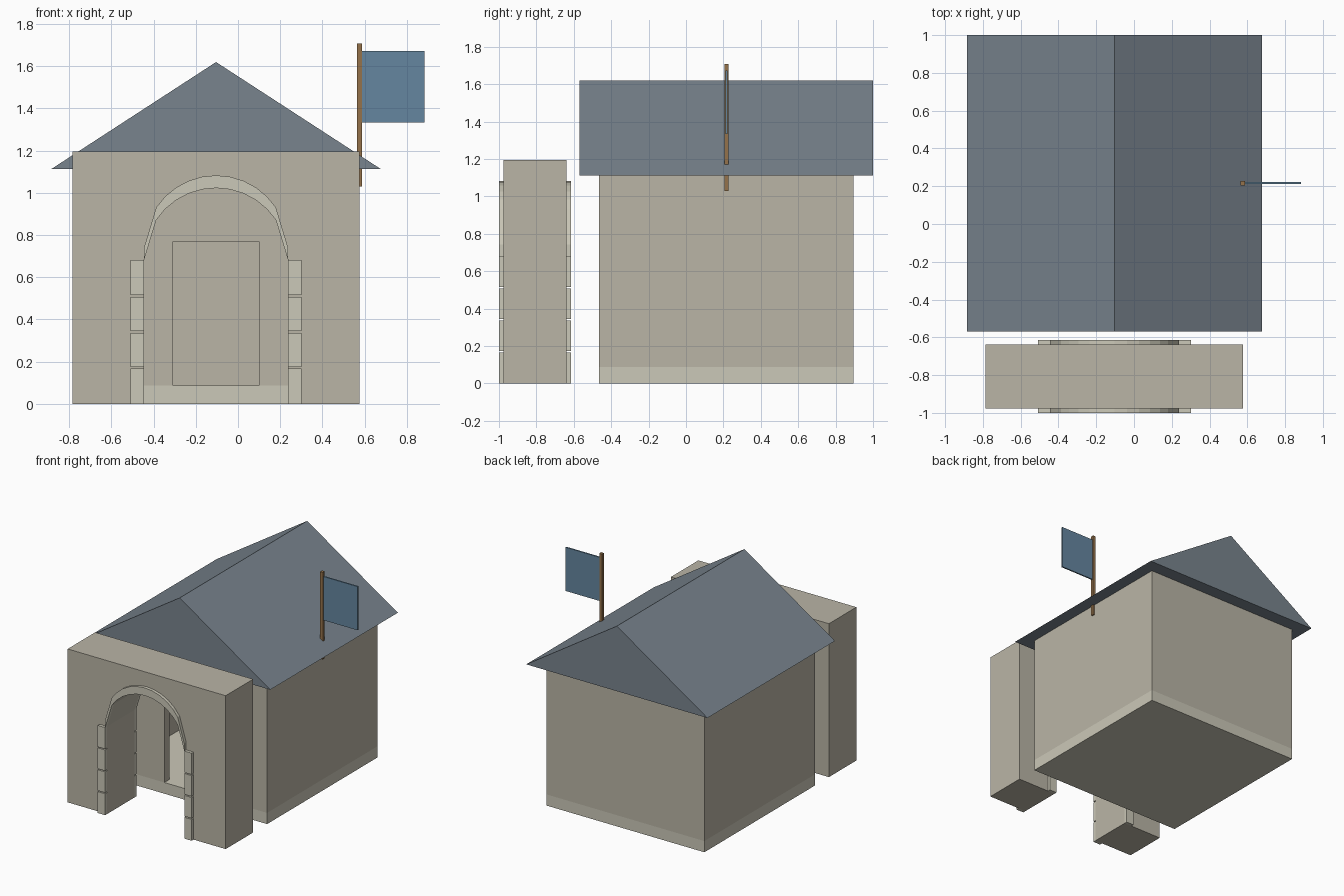
import bpy
import bmesh
from math import cos, sin, radians

if "Cube" in bpy.data.objects:
    bpy.data.objects.remove(bpy.data.objects["Cube"])

CX = -0.104            # symmetry axis of the building


def material(name, rgb):
    m = bpy.data.materials.new(name)
    m.diffuse_color = (*rgb, 1)
    m.use_nodes = True
    m.node_tree.nodes["Principled BSDF"].inputs["Base Color"].default_value = m.diffuse_color
    return m


STONE = material("stone", (0.49, 0.46, 0.38))
PALE = material("pale_stone", (0.60, 0.58, 0.48))
SLATE = material("slate", (0.19, 0.23, 0.27))
WOOD = material("wood", (0.30, 0.17, 0.07))
CLOTH = material("cloth", (0.13, 0.24, 0.35))


def prism(name, profile, y0, y1, mat=None):
    """Extrude an x-z outline from y0 to y1."""
    bm = bmesh.new()
    face = bm.faces.new([bm.verts.new((x, y0, z)) for x, z in profile])
    ext = bmesh.ops.extrude_face_region(bm, geom=[face])
    moved = [g for g in ext["geom"] if isinstance(g, bmesh.types.BMVert)]
    bmesh.ops.translate(bm, verts=moved, vec=(0, y1 - y0, 0))
    bmesh.ops.recalc_face_normals(bm, faces=bm.faces)
    me = bpy.data.meshes.new(name)
    bm.to_mesh(me)
    bm.free()
    ob = bpy.data.objects.new(name, me)
    bpy.context.collection.objects.link(ob)
    if mat:
        me.materials.append(mat)
    return ob


def box(name, x, y, z, mat=None):
    return prism(name, [(x[0], z[0]), (x[1], z[0]), (x[1], z[1]), (x[0], z[1])], *y, mat)


def cut(ob, cutter):
    cutter.hide_render = True
    cutter.hide_viewport = True
    mod = ob.modifiers.new("cut", "BOOLEAN")
    mod.operation = "DIFFERENCE"
    mod.solver = "EXACT"
    mod.object = cutter


# House: base slab, hollow walls with a doorway, gable roof
HW = 0.681
X0, X1 = CX - HW, CX + HW
Y0, Y1 = -0.466, 0.895
BASE, EAVE, T = 0.087, 1.113, 0.06
box("house_base", (X0, X1), (Y0, Y1), (0, BASE), PALE)
walls = box("house_walls", (X0, X1), (Y0, Y1), (BASE, EAVE), STONE)
cut(walls, box("room_cutter", (X0 + T, X1 - T), (Y0 + T, Y1 - T), (0, 1.3)))
cut(walls, box("door_cutter", (CX - 0.204, CX + 0.204), (Y0 - 0.1, Y0 + 0.1), (0, 0.77)))
prism("roof", [(CX - 0.781, EAVE), (CX + 0.781, EAVE), (CX, 1.62)], -0.57, 1.0, SLATE)

# Gate wall with arched opening
R, SPRING, TOP = 0.341, 0.682, 1.195
G0, G1 = -0.976, -0.638
angles = [0] + [33.75 + 11.25 * i for i in range(11)] + [180]
arch = [(CX + R * cos(radians(a)), SPRING + R * sin(radians(a))) for a in angles]
outline = [(X0, 0), (X0, TOP), (X1, TOP), (X1, 0), (CX + R, 0)] + arch + [(CX - R, 0)]
prism("gate_wall", outline, G0, G1, STONE)

# Arch trim and jamb blocks on both faces of the gate
band = arch + [(x, z + 0.06) for x, z in reversed(arch)]
STEP = SPRING / 4
for face, ys in (("front", (-1.0, G0)), ("back", (G1, -0.615))):
    prism(f"{face}_arch_trim", band, *ys, PALE)
    for side, xa in (("left", CX - R - 0.064), ("right", CX + R)):
        for i in range(4):
            z0 = i * STEP + (0.004 if i else 0)
            z1 = (i + 1) * STEP - (0.004 if i < 3 else 0)
            box(f"{face}_{side}_jamb_block_{i + 1}", (xa, xa + 0.064), ys, (z0, z1), PALE)

# Flag on its pole
box("flag_pole", (0.565, 0.588), (0.205, 0.228), (1.03, 1.707), WOOD)
box("flag", (0.588, 0.883), (0.211, 0.222), (1.333, 1.673), CLOTH)
